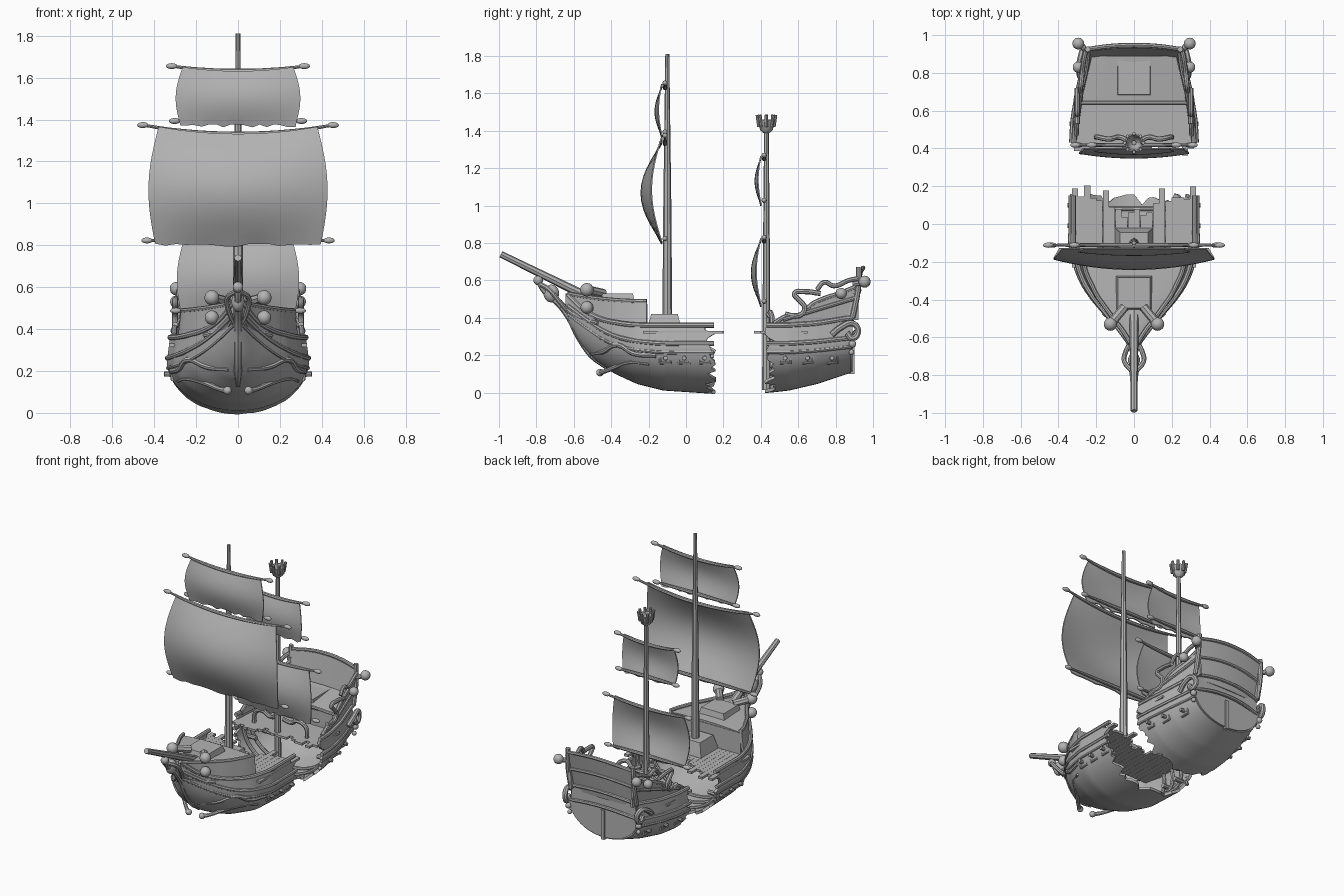
import bpy, bmesh, math, random
from mathutils import Vector

random.seed(4)
if "Cube" in bpy.data.objects:
    bpy.data.objects.remove(bpy.data.objects["Cube"])

grey = bpy.data.materials.new("weathered_grey")
grey.use_nodes = True
COLOUR = (0.45, 0.45, 0.45, 1)
grey.diffuse_color = COLOUR
grey.node_tree.nodes["Principled BSDF"].inputs["Base Color"].default_value = COLOUR
parts = []


def add(name, data):
    ob = bpy.data.objects.new(name, data)
    bpy.context.collection.objects.link(ob)
    data.materials.append(grey)
    parts.append(ob)
    return ob


def from_bmesh(name, bm):
    me = bpy.data.meshes.new(name)
    bm.to_mesh(me)
    bm.free()
    return add(name, me)


def grid(name, rows, thick=0.0):
    """Skin a list of equal point rows, then give it thickness."""
    bm = bmesh.new()
    v = [[bm.verts.new(p) for p in r] for r in rows]
    for a, b in zip(v, v[1:]):
        for i in range(len(a) - 1):
            bm.faces.new((a[i], a[i + 1], b[i + 1], b[i]))
    ob = from_bmesh(name, bm)
    if thick:
        mod = ob.modifiers.new("thickness", "SOLIDIFY")
        mod.thickness, mod.offset = thick, 0
    return ob


def tube(name, pts, r, taper=None, straight=False):
    """Round bar through points; taper lists radius factors."""
    cu = bpy.data.curves.new(name, "CURVE")
    cu.dimensions, cu.bevel_depth, cu.bevel_resolution = "3D", r, 2
    cu.resolution_u, cu.use_fill_caps = 4, True
    sp = cu.splines.new("BEZIER")
    sp.bezier_points.add(len(pts) - 1)
    for i, (bp, p) in enumerate(zip(sp.bezier_points, pts)):
        bp.co = p
        bp.handle_left_type = bp.handle_right_type = "VECTOR" if straight else "AUTO"
        bp.radius = taper[i] if taper else 1
    return add(name, cu)


def ball(name, p, r, stretch=(1, 1, 1)):
    bm = bmesh.new()
    bmesh.ops.create_uvsphere(bm, u_segments=14, v_segments=9, radius=r)
    bmesh.ops.scale(bm, vec=stretch, verts=bm.verts)
    bmesh.ops.translate(bm, vec=p, verts=bm.verts)
    return from_bmesh(name, bm)


def box(name, lo, hi, top=1.0):
    bm = bmesh.new()
    bmesh.ops.create_cube(bm, size=1)
    for v in bm.verts:
        k = top if v.co.z > 0 else 1
        v.co = [(a + b) / 2 + c * (b - a) * (k if i < 2 else 1)
                for i, (a, b, c) in enumerate(zip(lo, hi, v.co))]
    return from_bmesh(name, bm)


# Hull stations: y, half width, keel height, widest height, rail height
STATIONS = [(-.64, .012, .42, .46, .53), (-.56, .07, .27, .40, .45),
            (-.48, .14, .18, .34, .40), (-.38, .225, .11, .29, .375),
            (-.26, .295, .055, .26, .36), (-.12, .33, .02, .25, .36),
            (.18, .33, 0, .25, .36), (.4, .328, .003, .25, .36),
            (.55, .32, .02, .25, .36), (.7, .295, .055, .26, .37),
            (.88, .25, .115, .28, .40)]


def station(y):
    y = min(max(y, STATIONS[0][0]), STATIONS[-1][0])
    for a, b in zip(STATIONS, STATIONS[1:]):
        if y <= b[0]:
            t = (y - a[0]) / (b[0] - a[0])
            return [p + (q - p) * t for p, q in zip(a, b)][1:]


def hull_x(y, z):
    w, zb, zm, zr = station(y)
    if z >= zm:
        return w * (1 - .4 * (z - zm))
    t = max(0, (z - zb) / (zm - zb))
    return w * math.sqrt(1 - (1 - t) ** 2)


def section(y, n=24):
    w, zb, zm, zr = station(y)
    out = []
    for i in range(-n, n + 1):
        z = zb + (zr - zb) * abs(i / n) ** 1.6
        out.append((math.copysign(hull_x(y, z), i), y, z))
    return out


def hull(name, y_end, y_break, jag):
    steps, rows = 34, []
    teeth = [random.uniform(-jag, jag) for _ in range(49)]
    for i in range(steps + 1):
        t = i / steps
        y = y_end + (y_break - y_end) * t
        rows.append([section(y + teeth[j] * t ** 14)[j] for j in range(49)])
    grid(name, rows, .018)


hull("bow_hull", -.64, .13, .035)
hull("stern_hull", .88, .45, .03)

# Flat transom closing the stern
bm = bmesh.new()
bm.faces.new([bm.verts.new(p) for p in section(.875)])
ob = from_bmesh("transom", bm)
ob.modifiers.new("thickness", "SOLIDIFY").thickness = .015

# Wales and rails following both hull halves
RAILS = [("cap_rail", .014, lambda s: s[3]), ("upper_wale", .013, lambda s: s[2] + .012),
         ("lower_wale", .010, lambda s: s[2] - .035)]
for s in (1, -1):
    for label, r, height in RAILS:
        for half, y0, y1 in (("bow", -.63, .15), ("stern", .43, .89)):
            ys = [y0 + (y1 - y0) * i / 9 for i in range(10)]
            zs = [height(station(y)) for y in ys]
            tube(half + "_" + label, [(s * (hull_x(y, z) + .006), y, z) for y, z in zip(ys, zs)], r)

# Inner frames near the break
for y in (-.08, .0, .08, .5, .57):
    tube("hull_frame", [(x * .95, yy, z + .012) for x, yy, z in section(y)[2:-2:3]], .012)

# Broken deck boards
for i in range(20):
    x = -.3135 + i * .033
    front = .03 + .14 * min(1, abs(x) / .15) + random.uniform(-.05, .035)
    box("bow_deck_board", (x - .016, -.23, .315), (x + .016, front, .33))
    box("stern_deck_board", (x * .96 - .016, .40 + random.uniform(-.04, .03), .315),
        (x * .96 + .016, .65, .33))


def deck(name, y0, y1, z0, z1, inset, camber=.012):
    rows = []
    for i in range(13):
        t = i / 12
        y, z = y0 + (y1 - y0) * t, z0 + (z1 - z0) * t
        w = hull_x(y, z) * inset
        rows.append([(w * u / 4, y, z + camber * (1 - (u / 4) ** 2)) for u in range(-4, 5)])
    grid(name, rows, .014)


def bulkhead(name, y, z0, z1, inset=.95):
    w = hull_x(y, z1) * inset
    box(name, (-w, y - .008, z0), (w, y + .008, z1))


# Forecastle
deck("forecastle_deck", -.61, -.21, .49, .47, .95)
bulkhead("forecastle_bulkhead", -.215, .32, .475)
box("forecastle_hatch", (-.1, -.46, .47), (.1, -.27, .53), .85)
for s in (1, -1):
    ys = [-.63 + .42 * i / 12 for i in range(13)]
    tops = [.488 + .04 * ((-.21 - y) / .42) ** 2 for y in ys]
    wall = [[(s * hull_x(y, z) * .95, y, z) for z in (station(y)[3] - .02, t)]
            for y, t in zip(ys, tops)]
    grid("forecastle_wall", wall, .014)
    tube("forecastle_rail", [r[1] for r in wall], .012)

# Poop deck, cabin front and hatch
deck("poop_deck", .64, .89, .43, .46, .97)
bulkhead("poop_bulkhead", .645, .32, .435, .96)
tube("poop_edge_beam", [(-.29, .64, .44), (0, .64, .452), (.29, .64, .44)], .011)
box("poop_hatch", (-.09, .68, .44), (.09, .88, .475), .95)

# Quarter walls rising to the stern
QUARTER = [(.47, .37), (.54, .41), (.62, .42), (.67, .47), (.73, .5), (.82, .53), (.92, .57)]
for s in (1, -1):
    wall = [[(s * hull_x(y, station(y)[3]) * .97, y, station(y)[3] - .01),
             (s * (hull_x(y, .4) * .97 + .01), y, t)] for y, t in QUARTER]
    grid("quarter_wall", wall, .016)
    tube("quarter_rail", [r[1] for r in wall], .013)
    tube("quarter_mid_rail", [(s * (hull_x(y, .4) + .01), y, .39 + .3 * (y - .52)) for y in (.52, .64, .78, .92)], .011)
    tube("quarter_scroll", [(s * .3, y, z) for y, z in
         ((.53, .42), (.6, .41), (.635, .45), (.6, .5), (.58, .53), (.63, .54), (.72, .53))], .014)
    tube("poop_rail", [(s * x, y, z) for x, y, z in
         ((.285, .7, .55), (.28, .74, .59), (.275, .79, .57), (.265, .87, .6), (.255, .92, .61))], .013)
    tube("stern_post", [(s * .25, .89, .4), (s * .25, .92, .55), (s * .245, .925, .67)], .015)
    tube("lantern_arm", [(s * .24, .9, .58), (s * .29, .96, .59)], .016)
    ball("lantern_knob", (s * .295, .955, .593), .032)
    ball("quarter_knob", (s * .295, .83, .53), .03)
    # Carved quarter ornament
    tube("quarter_carving", [(s * x, y, z) for x, y, z in
         ((.285, .78, .31), (.29, .83, .35), (.28, .89, .37), (.27, .92, .33),
          (.275, .89, .29), (.275, .86, .32))], .017)
    ball("carving_drop", (s * .265, .89, .26), .02)
    ball("carving_tip", (s * .26, .885, .215), .015)

# Raked, arched stern wall with curved mouldings
rows = []
for i in range(13):
    x = -.25 + .5 * i / 12
    arch = 1 - (x / .25) ** 2
    rows.append([(x, .87 + .05 * t + .02 * arch, .38 + t * (.25 + .03 * arch)) for t in (0, .35, .7, 1)])
grid("stern_wall", rows, .016)
for z, y, w in ((.64, .925, .25), (.52, .905, .25), (.40, .885, .255), (.30, .885, .25)):
    tube("stern_moulding", [(-w, y, z), (-w / 2, y + .017, z + .02), (0, y + .022, z + .027),
                            (w / 2, y + .017, z + .02), (w, y, z)], .012)
box("rudder", (-.012, .87, .1), (.012, .9, .3))

# Gun ports with frames and short barrels
for s in (1, -1):
    for y in (-.11, -.01, .1, .53, .65, .78):
        x = s * (hull_x(y, .185) + .004)
        c = [(x - s * .008 * (z < .18), y + a, z) for a, z in ((-.028, .158), (.028, .158), (.028, .213), (-.028, .213))]
        tube("port_frame", c + c[:1], .007, straight=True)
        tube("gun_barrel", [(x - s * .08, y, .185), (x + s * .03, y, .185)], .013, (1.2, .9))

# Stem with carved ribs and figurehead
STEM = [(-.42, .13), (-.5, .2), (-.57, .3), (-.62, .4), (-.68, .48), (-.75, .54), (-.8, .61)]
tube("stem", [(0, y, z) for y, z in STEM], .021, (.5, 1, 1, 1, 1, .9, .6))
for i in range(7):
    y, z = -.49 - .022 * i, .2 + .041 * i
    w = .035 + .01 * math.sin(i)
    tube("stem_rib", [(-w, y + .01, z + .025), (0, y - .022, z), (w, y + .01, z + .025)], .012, (.5, 1, .5))
ball("figurehead_body", (0, -.72, .53), .032, (1, 1.3, 1.5))
ball("figurehead_head", (0, -.79, .6), .026)
for s in (1, -1):
    tube("figurehead_wing", [(s * .01, -.78, .58), (s * .05, -.73, .55), (s * .045, -.68, .49), (s * .02, -.63, .43)], .013)
    # Catheads with rounded ends
    for z, r in ((.55, .036), (.455, .034)):
        tube("cathead", [(s * .05, -.44, z - .02), (s * .125, -.53, z)], .024)
        ball("cathead_knob", (s * .125, -.53, z), r)
    tube("bow_scroll", [(s * .045, -.465, .105), (s * .09, -.43, .115), (s * .15, -.37, .14),
                        (s * .24, -.29, .165), (s * .288, -.2, .15)], .013, (1.2, .9, 1, 1, .5))
    ball("bow_scroll_end", (s * .05, -.46, .107), .02)
    tube("bow_cheek", [(s * (hull_x(y, z) + .006), y, z) for y, z in
                       ((-.5, .21), (-.44, .22), (-.36, .255), (-.28, .21), (-.16, .2))], .014)
    tube("bow_brace", [(s * .012, -.67, .47), (s * .06, -.57, .4), (s * .16, -.47, .37)], .012)
tube("bowsprit", [(0, -.45, .475), (0, -.99, .74)], .021, (1.2, .85))

# Masts
box("mast_step", (-.1, -.21, .325), (.1, -.02, .42), .75)
tube("main_mast", [(0, -.1, .33), (0, -.1, 1.0), (0, -.1, 1.4), (0, -.1, 1.81)], .027, (1, .8, .6, .4))
tube("rear_mast", [(0, .43, .015), (0, .43, .6), (0, .43, 1.42)], .023, (1, .85, .55))
for s in (1, -1):
    tube("mast_rail", [(s * .03, .44, .42), (s * .08, .46, .4), (s * .13, .45, .43), (s * .19, .46, .4), (s * .2, .46, .33)], .014)

# Crow's nest with crenellated rim
rings = [[(r * math.cos(a * math.tau / 12), .43 + r * math.sin(a * math.tau / 12), z) for a in range(13)]
         for r, z in ((.012, 1.39), (.03, 1.405), (.038, 1.435), (.046, 1.46))]
grid("crows_nest", rings, .008)
for a in range(8):
    c, s = math.cos(a * math.tau / 8), math.sin(a * math.tau / 8)
    tube("nest_post", [(.04 * c, .43 + .04 * s, 1.42), (.049 * c, .43 + .049 * s, 1.485)], .009)


def yard(y, z, half, lift):
    pts = [(half * u, y, z + lift * u * u) for u in (-1, -.6, 0, .6, 1)]
    tube("yard", pts, .013, (.5, .8, 1, .8, .5))
    for s in (1, -1):
        ball("yard_tip", (s * half, y, z + lift), .014, (2, 1, 1))


def sail(name, y, z0, z1, half, belly, lift):
    """Billowing cloth between a lower and an upper yard."""
    rows = []
    for j in range(13):
        v = j / 12
        puff = math.sin(math.pi * v)
        row = []
        for i in range(17):
            u = i / 8 - 1
            ragged = random.uniform(-.012, .004) if j == 0 else 0
            row.append((u * half * (1 - .04 * v + .1 * puff), y - .03 - belly * puff * (1 - .5 * u * u),
                        z0 + (z1 - z0) * v + lift * u * u * v + ragged))
        rows.append(row)
    grid(name, rows, .007)
    yard(y - .012, z1, half * 1.15, lift * 1.25)
    yard(y - .012, z0 + .018, half * 1.1, 0)


sail("main_sail", -.1, .805, 1.33, .395, .11, .035)
sail("main_topsail", -.1, 1.375, 1.63, .275, .035, .02)
sail("rear_sail", .43, .47, .81, .27, .05, .015)
sail("rear_topsail", .43, 1.01, 1.25, .195, .03, .015)

# Turn bars into meshes and smooth everything with sharp edges kept
bpy.ops.object.select_all(action="DESELECT")
for ob in parts:
    ob.select_set(True)
bpy.context.view_layer.objects.active = parts[0]
bpy.ops.object.convert(target="MESH")
for ob in list(bpy.context.selected_objects):
    bm = bmesh.new()
    bm.from_mesh(ob.data)
    bmesh.ops.remove_doubles(bm, verts=bm.verts, dist=.00005)
    bmesh.ops.recalc_face_normals(bm, faces=bm.faces)
    bm.to_mesh(ob.data)
    bm.free()
bpy.ops.object.shade_smooth_by_angle(angle=math.radians(40))
